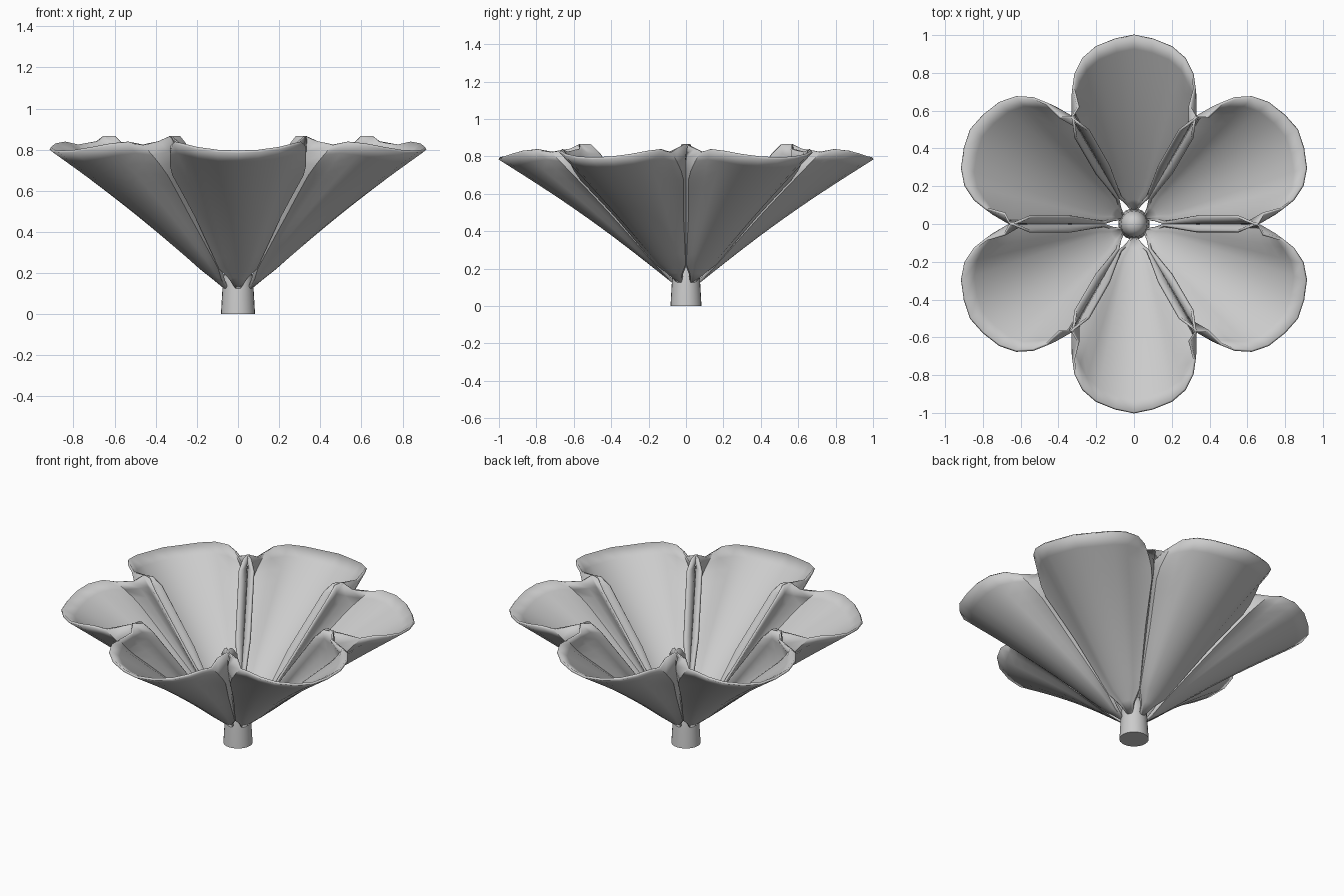
import bpy, bmesh, math

if "Cube" in bpy.data.objects:
    bpy.data.objects.remove(bpy.data.objects["Cube"])

mat = bpy.data.materials.new("pale grey")
mat.diffuse_color = (0.6, 0.6, 0.6, 1)
mat.use_nodes = True
mat.node_tree.nodes["Principled BSDF"].inputs["Base Color"].default_value = mat.diffuse_color


def finish(name, bm):
    bmesh.ops.recalc_face_normals(bm, faces=bm.faces)
    me = bpy.data.meshes.new(name)
    bm.to_mesh(me)
    bm.free()
    me.materials.append(mat)
    ob = bpy.data.objects.new(name, me)
    bpy.context.collection.objects.link(ob)
    bpy.ops.object.select_all(action='DESELECT')
    ob.select_set(True)
    bpy.context.view_layer.objects.active = ob
    bpy.ops.object.shade_smooth_by_angle(angle=math.radians(50))
    return ob


# Half outline of the petal lip: sideways, along the petal, height of the cup
LIP = [(0, 1.14, 0), (0.10, 1.125, 0.015), (0.20, 1.10, 0.05), (0.27, 1.06, 0.10),
       (0.31, 1.0, 0.155), (0.32, 0.93, 0.19), (0.295, 0.86, 0.26),
       (0.33, 0.83, 0.315), (0.285, 0.80, 0.335)]
# Distance of the outer points from the neighbouring petal, below the lip
INSET = {5: 0.02, 6: 0.002, 7: 0.012, 8: 0.045}
ROWS = 14
DR, DZ = 0.815, 0.579      # slope of the petal midrib


def petal_point(i, t):
    x, s, h = LIP[i]
    narrow = min(1, 0.2 + 6 * t)                # thin claw at the base
    x, s, h = x * (0.08 + 0.92 * t ** 0.95), s * t, h * t ** 1.25
    h += 0.02 * math.sin(math.pi * t)           # slight arch along the midrib
    r = 0.07 + DR * s - DZ * h
    z = 0.13 + DZ * s + DR * h
    if i in INSET and t < 0.97:
        # rims fold up against the next petal
        x = min(0.577 * r - INSET[i] * min(1, 2 * t), 0.325)
    return x * narrow, r, z


def petal(name, angle):
    bm = bmesh.new()
    c, n = math.cos(angle), math.sin(angle)
    grid = []
    for k in range(ROWS + 1):
        half = [petal_point(i, k / ROWS) for i in range(len(LIP))]
        full = [(-x, r, z) for x, r, z in half[:0:-1]] + half
        grid.append([bm.verts.new((r * c - x * n, r * n + x * c, z)) for x, r, z in full])
    for a, b in zip(grid, grid[1:]):
        for j in range(len(a) - 1):
            bm.faces.new((a[j], a[j + 1], b[j + 1], b[j]))
    ob = finish(name, bm)
    mod = ob.modifiers.new("thickness", 'SOLIDIFY')
    mod.thickness = 0.014
    mod.offset = 0


# Six cupped petals
for k in range(6):
    petal(f"petal_{k + 1}", math.radians(30 + 60 * k))

# Short stem with a domed centre
bm = bmesh.new()
profile = [(0, 0), (0.083, 0), (0.076, 0.12), (0.07, 0.19), (0.058, 0.235), (0.035, 0.26), (0, 0.27)]
vs = [bm.verts.new((r, 0, z)) for r, z in profile]
es = [bm.edges.new(p) for p in zip(vs, vs[1:])]
bmesh.ops.spin(bm, geom=vs + es, cent=(0, 0, 0), axis=(0, 0, 1),
               angle=math.tau, steps=24, use_duplicate=False)
bmesh.ops.remove_doubles(bm, verts=bm.verts, dist=0.0005)
finish("stem", bm)
